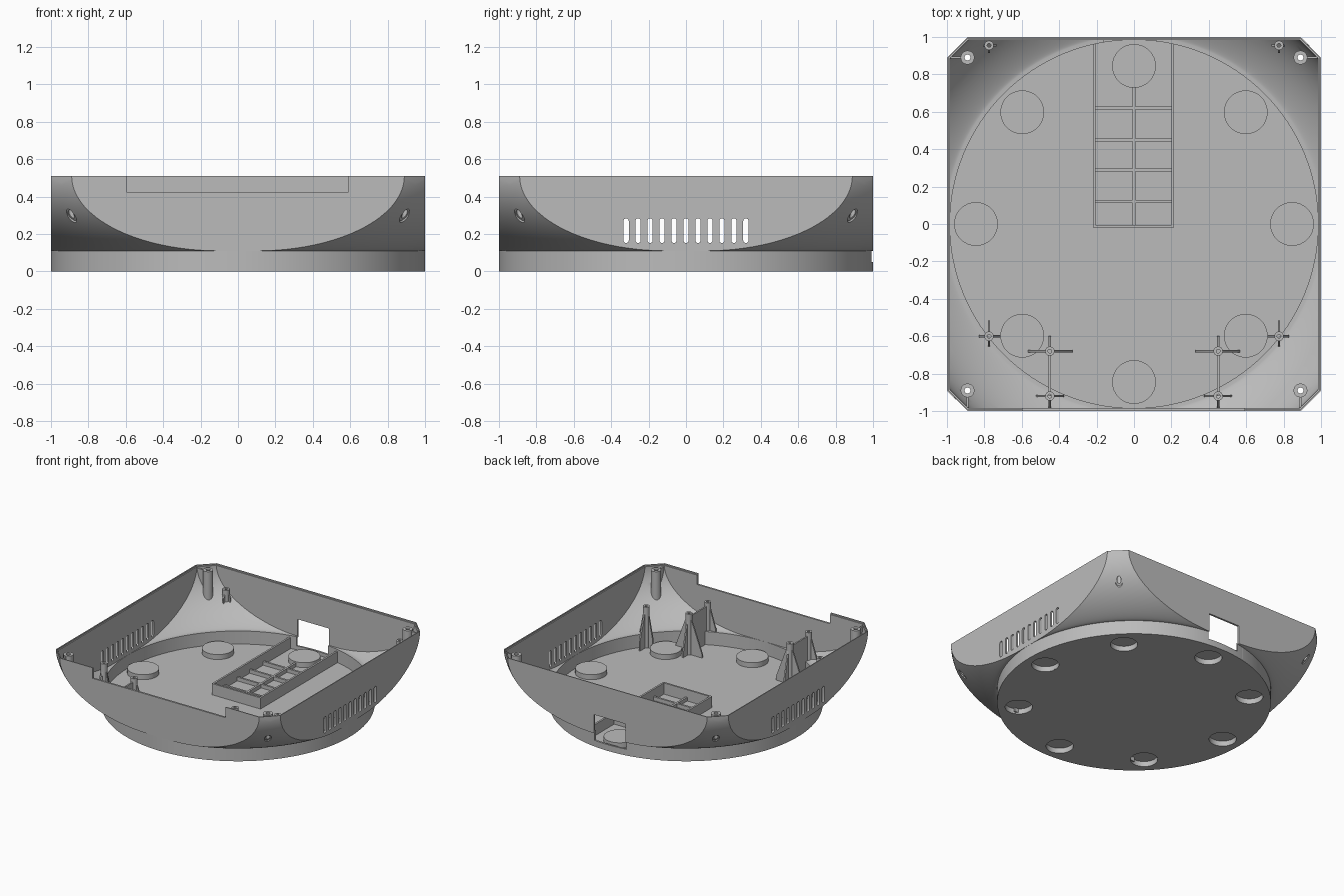
import bpy, bmesh
from math import sin, cos, pi, sqrt, atan2
from mathutils import Matrix, Vector

cube = bpy.data.objects.get("Cube")
if cube:
    bpy.data.objects.remove(cube, do_unlink=True)

WALL, FLOOR, TOP = 0.015, 0.02, 0.51

grey = bpy.data.materials.new("plastic grey")
grey.use_nodes = True
grey.diffuse_color = (0.5, 0.5, 0.5, 1)
grey.node_tree.nodes["Principled BSDF"].inputs["Base Color"].default_value = (0.5, 0.5, 0.5, 1)


def make(name, bm):
    bmesh.ops.remove_doubles(bm, verts=bm.verts, dist=1e-5)
    bmesh.ops.recalc_face_normals(bm, faces=bm.faces)
    mesh = bpy.data.meshes.new(name)
    bm.to_mesh(mesh)
    bm.free()
    mesh.materials.append(grey)
    ob = bpy.data.objects.new(name, mesh)
    bpy.context.collection.objects.link(ob)
    return ob


def lathe(name, profile, at=(0, 0), n=32, closed=False):
    """Revolve (radius, z) points around a vertical axis."""
    bm = bmesh.new()
    rings = [[bm.verts.new((at[0] + r * cos(2 * pi * i / n), at[1] + r * sin(2 * pi * i / n), z))
              for i in range(n)] for r, z in profile]
    pairs = list(zip(rings, rings[1:])) + ([(rings[-1], rings[0])] if closed else [])
    for a, b in pairs:
        for i in range(n):
            j = (i + 1) % n
            bm.faces.new((a[i], a[j], b[j], b[i]))
    return make(name, bm)


def prism(name, outline, depth):
    """Extrude a planar outline along a vector."""
    bm = bmesh.new()
    face = bm.faces.new([bm.verts.new(p) for p in outline])
    new = bmesh.ops.extrude_face_region(bm, geom=[face], use_keep_orig=True)["geom"]
    bmesh.ops.translate(bm, vec=depth, verts=[v for v in new if isinstance(v, bmesh.types.BMVert)])
    return make(name, bm)


def box(name, x0, x1, y0, y1, z0, z1):
    return prism(name, [(x0, y0, z0), (x1, y0, z0), (x1, y1, z0), (x0, y1, z0)], (0, 0, z1 - z0))


def cut(ob, other, operation="DIFFERENCE", keep=False):
    mod = ob.modifiers.new("cut", "BOOLEAN")
    mod.operation, mod.solver, mod.object = operation, "EXACT", other
    bpy.context.view_layer.objects.active = ob
    bpy.ops.object.modifier_apply(modifier=mod.name)
    if not keep:
        bpy.data.objects.remove(other, do_unlink=True)


def body(name, d, top):
    """Round base and bowl, trimmed by a chamfered square; d insets every surface."""
    rad = 0.9995 - d
    profile = [(0, d * FLOOR / WALL), (rad, d * FLOOR / WALL), (rad, 0.11 + d)]
    for i in range(25):
        s, c = sin(pi / 2 * i / 24), cos(pi / 2 * i / 24)
        profile.append((sqrt(1 + (0.1 + 0.79 * s) ** 2) - d * s, TOP - 0.4 * c + d * c))
    if top > TOP:
        profile.append((profile[-1][0], top))
    profile.append((0, top))
    ob = lathe(name, profile, n=128)
    h = 1 - d
    k = h - (0.11 - 0.586 * d)
    outline = [(h, -k, -1), (h, k, -1), (k, h, -1), (-k, h, -1),
               (-h, k, -1), (-h, -k, -1), (-k, -h, -1), (k, -h, -1)]
    cut(ob, prism("trim_square", outline, (0, 0, 3)), "INTERSECT")
    return ob


# Hollow shell with a stepped rim
shell = body("shell", 0, TOP)
cut(shell, body("cavity", WALL, 0.6))
step = 0.993
corner = step - 0.106
cut(shell, prism("rim_step", [(sx * a, sy * b, 0.5) for sx, sy, a, b in (
    (1, -1, step, corner), (1, 1, step, corner), (1, 1, corner, step), (-1, 1, corner, step),
    (-1, 1, step, corner), (-1, -1, step, corner), (-1, -1, corner, step), (1, -1, corner, step))],
    (0, 0, 0.1)))

# Front notch and rear socket opening
cut(shell, box("front_notch", -0.595, 0.59, -1.1, -0.95, 0.425, 0.6))
cut(shell, box("rear_opening", -0.16, 0.12, 0.9, 1.1, 0.05, 0.26))

# Vent slots through both sides
for i in range(-5, 6):
    w = 0.014
    outline = [(-1.2, 0.064 * i + w * cos(a * pi / 8), (0.27 if a <= 8 else 0.166) + w * sin(a * pi / 8))
               for a in list(range(9)) + list(range(8, 17))]
    outline = [(x, y, z if k < 9 else (0.166 + w * sin((k - 1) * pi / 8)))
               for k, (x, y, z) in enumerate(outline)]
    cut(shell, prism("vent_slot", outline, (2.4, 0, 0)))

# Foot recesses with raised pots inside
for i in range(8):
    at = (0.845 * cos(i * pi / 4), 0.845 * sin(i * pi / 4))
    cut(shell, lathe("foot_cut", [(0, -0.1), (0.1, -0.1), (0.1, 0.03), (0, 0.03)], at))
    lathe("foot_pot", [(0, 0.06), (0.117, 0.06), (0.117, 0.005), (0.1, 0.005), (0.1, 0.042), (0, 0.042)], at)

# Tray with low dividers
box("tray_left_wall", 0.2, 0.215, -0.02, 0.975, 0.015, 0.11)
box("tray_right_wall", -0.22, -0.205, -0.02, 0.975, 0.015, 0.11)
box("tray_front_wall", -0.22, 0.215, -0.02, -0.005, 0.015, 0.11)
box("tray_long_divider", -0.008, 0.008, -0.01, 0.73, 0.015, 0.05)
for y in (0.12, 0.29, 0.45, 0.62):
    box("tray_cross_divider", -0.21, 0.205, y - 0.008, y + 0.008, 0.015, 0.05)

# Posts and ribs are trimmed to sit inside the shell thickness
limit = body("post_limit", 0.007, 0.6)


def post(name, x, y, radius, hole, top):
    ob = lathe(name, [(hole, 0.01), (radius, 0.01), (radius, top), (hole, top)], (x, y), 24, True)
    cut(ob, limit, "INTERSECT", True)


def rib(name, x, y, dx, dy, start, z_start, z_end):
    length = sqrt(dx * dx + dy * dy)
    u = Vector((dx, dy, 0)) / length
    side = Vector((-u.y, u.x, 0)) * 0.012
    p = Vector((x, y, 0)) - side / 2
    outline = [p + u * start, p + u * length, p + u * length, p + u * start]
    for v, z in zip(outline, (0.01, 0.01, z_end, z_start)):
        v.z = z
    cut(prism(name, outline, side), limit, "INTERSECT", True)


for s in (1, -1):
    # Corner screw posts
    for t in (1, -1):
        cut(shell, lathe("screw_hole", [(0, 0), (0.027, 0), (0.027, 0.6), (0, 0.6)], (s * 0.89, t * 0.89)))
        post("corner_post", s * 0.89, t * 0.89, 0.037, 0.016, 0.5)
    rib("corner_rib", s * 0.89, 0.89, s * 0.105, 0, 0.03, 0.49, 0.49)
    rib("corner_rib", s * 0.89, -0.89, 0, -0.105, 0.03, 0.49, 0.49)

    # Board posts with cross ribs
    for x, y, reaches, z_end in (
            (0.775, 0.955, (0.04, 0.04, 0.035, 0.04), 0.29),
            (0.775, -0.6, (0.06, 0.06, 0.085, 0.06), 0.1),
            (0.45, -0.68, (0.12, 0.12, 0.08, 0), 0.05),
            (0.45, -0.92, (0.075, 0.075, 0, 0.07), 0.14)):
        post("board_post", s * x, y, 0.025, 0.01, 0.35)
        for (dx, dy), reach in zip(((1, 0), (-1, 0), (0, 1), (0, -1)), reaches):
            if reach:
                rib("board_rib", s * x, y, dx * reach, dy * reach, 0.018, 0.32, z_end)
    rib("joining_rib", s * 0.45, -0.68, 0, -0.24, 0.018, 0.32, 0.32)

bpy.data.objects.remove(limit, do_unlink=True)

# Smooth the round surfaces, keep edges crisp
bpy.ops.object.select_all(action="DESELECT")
for ob in bpy.context.scene.objects:
    if ob.type == "MESH":
        ob.select_set(True)
bpy.context.view_layer.objects.active = shell
bpy.ops.object.shade_smooth_by_angle(angle=pi / 6)
